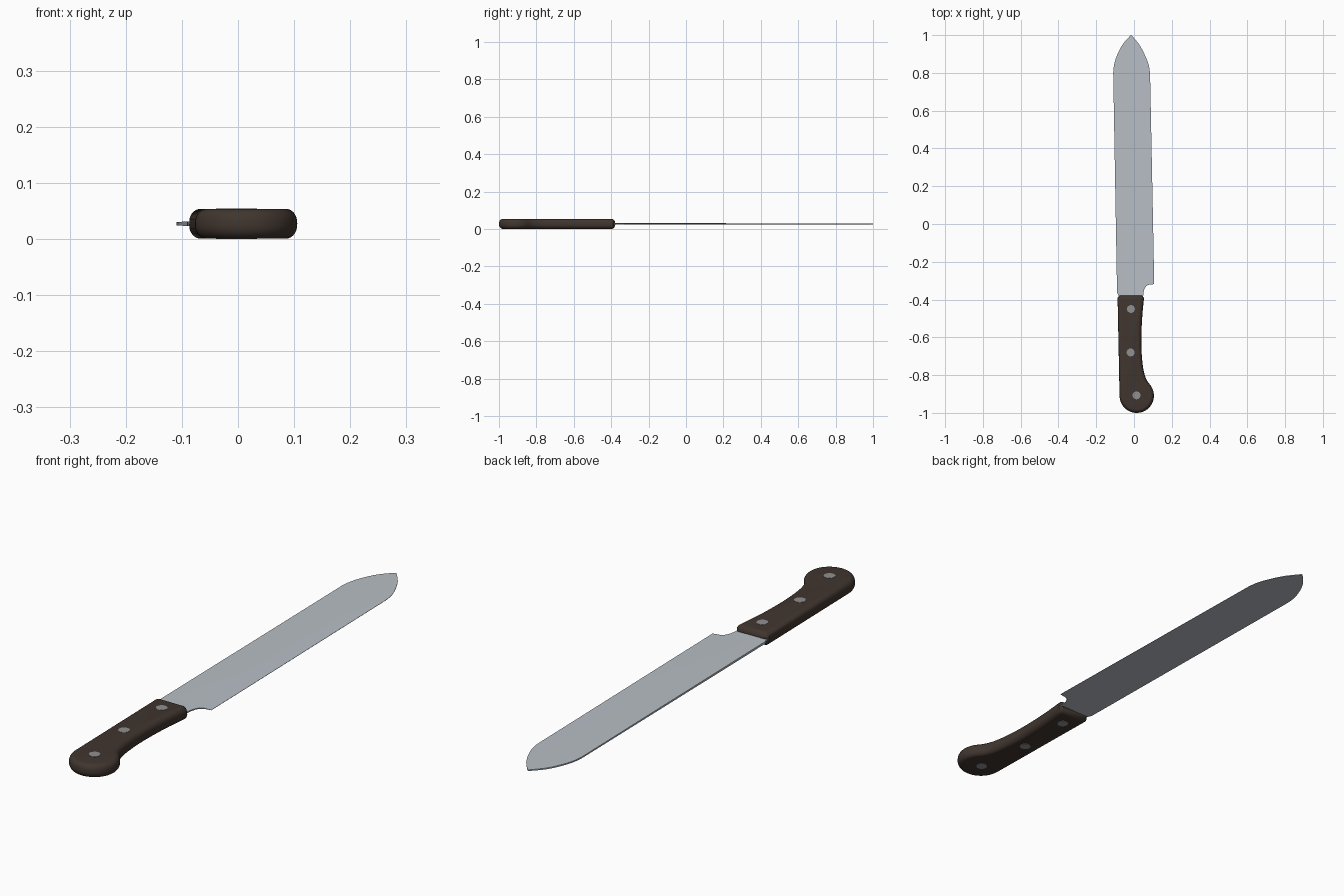
import bpy, bmesh, math
from mathutils import Vector

if "Cube" in bpy.data.objects:
    bpy.data.objects.remove(bpy.data.objects["Cube"])


def material(name, rgb):
    m = bpy.data.materials.new(name)
    m.diffuse_color = (*rgb, 1)
    m.use_nodes = True
    m.node_tree.nodes["Principled BSDF"].inputs["Base Color"].default_value = m.diffuse_color
    return m


wood = material("dark_wood", (0.052, 0.036, 0.028))
steel = material("blade_steel", (0.48, 0.52, 0.56))
rivet_metal = material("rivet_grey", (0.28, 0.28, 0.28))
ZC = 0.0275  # mid plane of the knife


def finish(bm, name, mat, angle):
    bmesh.ops.recalc_face_normals(bm, faces=bm.faces)
    me = bpy.data.meshes.new(name)
    bm.to_mesh(me)
    bm.free()
    ob = bpy.data.objects.new(name, me)
    bpy.context.collection.objects.link(ob)
    me.materials.append(mat)
    bpy.ops.object.select_all(action='DESELECT')
    ob.select_set(True)
    bpy.context.view_layer.objects.active = ob
    bpy.ops.object.shade_smooth_by_angle(angle=math.radians(angle))
    return ob


def spline(pts, n):
    """Catmull-Rom samples through the points."""
    p = [Vector(q) for q in pts]
    p = [2 * p[0] - p[1]] + p + [2 * p[-1] - p[-2]]
    out = []
    for a, b, c, d in zip(p, p[1:], p[2:], p[3:]):
        for i in range(n):
            t = i / n
            out.append(0.5 * (2 * b + (c - a) * t + (2 * a - 5 * b + 4 * c - d) * t * t
                              + (3 * b - a - 3 * c + d) * t ** 3))
    return out + [p[-2]]


def inset(loop, d):
    """Mitred inward offset of a counter-clockwise loop."""
    out = []
    for i, p in enumerate(loop):
        e1 = (p - loop[i - 1]).normalized()
        e2 = (loop[(i + 1) % len(loop)] - p).normalized()
        n1, n2 = Vector((-e1.y, e1.x)), Vector((-e2.y, e2.x))
        out.append(p + (n1 + n2) * d / (1 + n1.dot(n2)))
    return out


# handle: outline with round pommel, rounded over top and bottom
cx, cy, r = 0.0145, -0.909, 0.091
pommel = [Vector((cx + r * math.cos(a), cy + r * math.sin(a)))
          for a in (math.radians(180 + 215 * i / 28) for i in range(29))]
grip = spline([pommel[-1], (0.064, -0.82), (0.049, -0.765), (0.041, -0.69),
               (0.039, -0.61), (0.043, -0.5), (0.053, -0.39)], 4)[1:]
outline = pommel + grip + [Vector((0.041, -0.378)), Vector((-0.075, -0.378)),
                           Vector((-0.087, -0.39))]
bm = bmesh.new()
rings = []
for i in range(15):
    a = -math.pi / 2 + math.pi * i / 14
    flat = 0.003 if a > 0 else -0.003
    z = ZC + flat + 0.0235 * math.sin(a)
    rings.append([bm.verts.new((p.x, p.y, z))
                  for p in inset(outline, 0.02 * (1 - math.cos(a)))])
for lo, hi in zip(rings, rings[1:]):
    for i in range(len(lo)):
        j = (i + 1) % len(lo)
        bm.faces.new((lo[i], lo[j], hi[j], hi[i]))
bm.faces.new(rings[0][::-1])
bm.faces.new(rings[-1])
finish(bm, "handle", wood, 40)

# rivets: pins showing on both faces
for k, (x, y) in enumerate([(-0.016, -0.45), (-0.018, -0.68), (0.013, -0.907)]):
    bm = bmesh.new()
    bmesh.ops.create_cone(bm, cap_ends=True, segments=24, radius1=0.021,
                          radius2=0.021, depth=0.055)
    bmesh.ops.translate(bm, verts=bm.verts, vec=(x, y, ZC))
    finish(bm, f"rivet_{k + 1}", rivet_metal, 30)

# blade: stations of (y, spine x, edge x), including the heel notch
stations = [(-0.42, -0.08, 0.045), (-0.378, -0.083, 0.049), (-0.365, -0.089, 0.05),
            (-0.345, -0.09, 0.055), (-0.33, -0.09, 0.064), (-0.322, -0.09, 0.076),
            (-0.318, -0.0905, 0.107), (0.0, -0.096, 0.101), (0.4, -0.103, 0.093),
            (0.8, -0.110, 0.085)]
left = spline([(-0.110, 0.8), (-0.105, 0.845), (-0.088, 0.898), (-0.06, 0.951),
               (-0.018, 0.999)], 4)[1:]
right = spline([(0.085, 0.8), (0.077, 0.845), (0.056, 0.898), (0.027, 0.951),
                (-0.012, 0.999)], 4)[1:]
stations += [((a.y + b.y) / 2, a.x, b.x) for a, b in zip(left, right)]


def half_thickness(x, y):
    spine = 0.0038 - 0.0018 * (y + 0.4) / 1.4
    edge = 0.101 - 0.02 * y
    return spine * max(0, min(1, (edge - x) / 0.12)) + 0.0005


bm = bmesh.new()
rows = []
for y, x0, x1 in stations:
    xs = [x0 + (x1 - x0) * u for u in (0, 0.35, 0.7, 1)]
    loop = [(x, y, ZC + half_thickness(x, y)) for x in xs]
    loop += [(x, y, ZC - half_thickness(x, y)) for x in xs[::-1]]
    rows.append([bm.verts.new(c) for c in loop])
for a, b in zip(rows, rows[1:]):
    for i in range(8):
        j = (i + 1) % 8
        bm.faces.new((a[i], a[j], b[j], b[i]))
bm.faces.new(rows[0])
bm.faces.new(rows[-1][::-1])
finish(bm, "blade", steel, 25)
